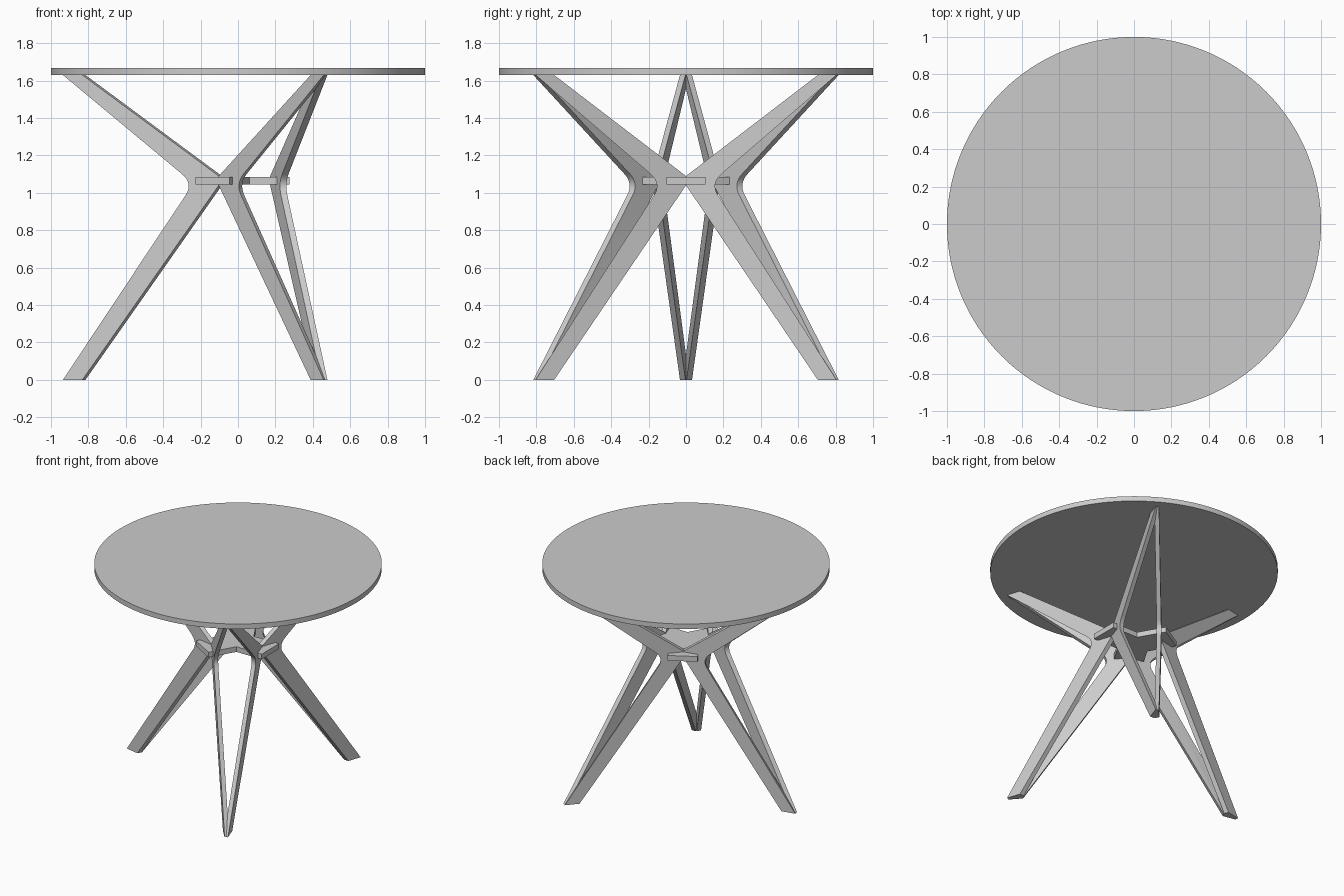
import bpy, bmesh, math
from mathutils import Matrix, Vector

cube = bpy.data.objects.get("Cube")
if cube:
    bpy.data.objects.remove(cube)

grey = bpy.data.materials.new("warm_grey")
grey.use_nodes = True
colour = (0.6, 0.6, 0.6, 1)
grey.diffuse_color = colour
grey.node_tree.nodes["Principled BSDF"].inputs["Base Color"].default_value = colour

TOP_Z = 1.63                        # underside of the table top
CENTRE, SPLAY, THICK = 0.206, 0.338, 0.034


def add_object(name, bm):
    bmesh.ops.recalc_face_normals(bm, faces=bm.faces)
    mesh = bpy.data.meshes.new(name)
    bm.to_mesh(mesh)
    bm.free()
    mesh.materials.append(grey)
    ob = bpy.data.objects.new(name, mesh)
    bpy.context.collection.objects.link(ob)
    ob.select_set(True)
    bpy.context.view_layer.objects.active = ob
    bpy.ops.object.shade_smooth_by_angle(angle=math.radians(30))
    ob.select_set(False)
    return ob


def extrude_outline(bm, points, offset):
    """Fill an outline and push it along the offset into a solid."""
    face = bm.faces.new([bm.verts.new(p) for p in points])
    extruded = bmesh.ops.extrude_face_region(bm, geom=[face])["geom"]
    moved = [v for v in extruded if isinstance(v, bmesh.types.BMVert)]
    bmesh.ops.translate(bm, verts=moved, vec=offset)


# Round table top
bm = bmesh.new()
bmesh.ops.create_cone(bm, cap_ends=True, segments=128, radius1=1, radius2=1,
                      depth=0.038, matrix=Matrix.Translation((0, 0, TOP_Z + 0.019)))
add_object("table_top", bm)

# Boomerang outline of one leg plank, with a rounded outer elbow
low, high = Vector((0.805, 0)), Vector((0.805, TOP_Z))
corner = Vector((0.131, 1.05))
start = corner.lerp(low, 0.06)
end = corner.lerp(high, 0.09)
elbow = []
for i in range(9):
    f = i / 8
    elbow.append(start.lerp(corner, f).lerp(corner.lerp(end, f), f))
outline = [low] + elbow + [high, Vector((0.705, TOP_Z)), Vector((0, 1.09)),
                           Vector((0, 1.04)), Vector((0.705, 0))]

# Three pairs of splayed planks, each mitred against its neighbour at the foot
mitre = Vector((-math.sin(math.radians(60)), math.cos(math.radians(60)), 0))
for turn in range(3):
    for side, label in ((1, "left"), (-1, "right")):
        bm = bmesh.new()
        points = [(CENTRE + SPLAY * p.x, p.x, p.y) for p in outline]
        extrude_outline(bm, points, (-THICK, 0, 0))
        bmesh.ops.bisect_plane(bm, geom=bm.verts[:] + bm.edges[:] + bm.faces[:],
                               plane_co=(0, 0, 0), plane_no=mitre, clear_outer=True)
        bmesh.ops.holes_fill(bm, edges=[e for e in bm.edges if e.is_boundary])
        bmesh.ops.scale(bm, vec=(1, side, 1), verts=bm.verts)
        bmesh.ops.rotate(bm, verts=bm.verts,
                         matrix=Matrix.Rotation(math.radians(120 * turn), 3, 'Z'))
        add_object(f"leg_plank_{label}_{turn + 1}", bm)

# Three-armed hub joining the planks at their elbows
half, reach = 0.105, 0.275
hub = []
for turn in range(3):
    spin = Matrix.Rotation(math.radians(120 * turn), 3, 'Z')
    inner = half / math.tan(math.radians(60))
    for p in ((reach, -half), (reach, half), (inner, half)):
        hub.append(spin @ Vector((p[0], p[1], 1.044)))
bm = bmesh.new()
extrude_outline(bm, hub, (0, 0, 0.04))
add_object("centre_hub", bm)
